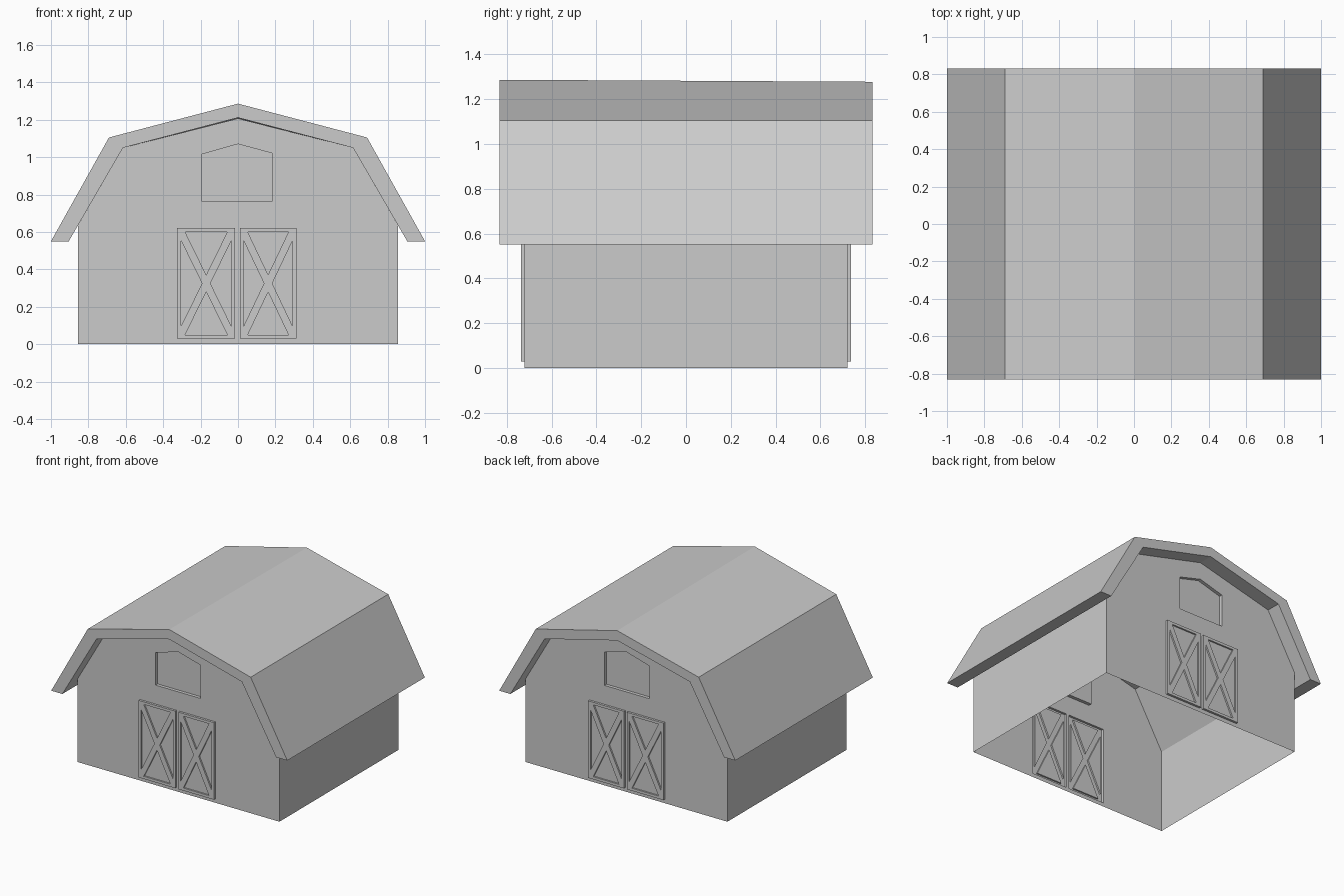
import bpy, bmesh
from mathutils import Vector
from mathutils.geometry import tessellate_polygon

if "Cube" in bpy.data.objects:
    bpy.data.objects.remove(bpy.data.objects["Cube"])

WALL_Y, DOOR_Y, PANEL_Y, WINDOW_Y = -0.72, -0.737, -0.725, -0.695
ROOF_Y, WALL_X = 0.832, 0.855


def sheet(bm, y, *loops):
    """Flat face at depth y: first loop is the outline, the others are holes."""
    pts = [p for loop in loops for p in loop]
    verts = [bm.verts.new((x, y, z)) for x, z in pts]
    flat = [[Vector((x, z, 0)) for x, z in loop] for loop in loops]
    for tri in tessellate_polygon(flat):
        bm.faces.new([verts[i] for i in tri])


def rim(bm, loop, y0, y1):
    """Side faces joining a loop at depth y0 to the same loop at y1."""
    for (xa, za), (xb, zb) in zip(loop, loop[1:] + loop[:1]):
        bm.faces.new([bm.verts.new(c) for c in
                      ((xa, y0, za), (xb, y0, zb), (xb, y1, zb), (xa, y1, za))])


def finish(bm, name, mirror=None, facing=None):
    bmesh.ops.remove_doubles(bm, verts=bm.verts[:], dist=1e-5)
    bmesh.ops.recalc_face_normals(bm, faces=bm.faces[:])
    if facing:
        big = max(bm.faces, key=lambda f: abs(f.normal.dot(Vector(facing))) * f.calc_area())
        if big.normal.dot(Vector(facing)) < 0:
            bmesh.ops.reverse_faces(bm, faces=bm.faces[:])
    me = bpy.data.meshes.new(name)
    bm.to_mesh(me)
    bm.free()
    ob = bpy.data.objects.new(name, me)
    bpy.context.collection.objects.link(ob)
    if mirror:
        mod = ob.modifiers.new("Mirror", 'MIRROR')
        mod.use_axis = [a == mirror for a in "XYZ"]
        mod.use_mirror_merge = False
    return ob


# Gambrel roof: thick bent slab, ridge a touch lower at the back
def roof_loop(ridge):
    return [(-1, 0.55), (-0.69, 1.105), (0, ridge), (0.69, 1.105), (1, 0.55),
            (0.905, 0.55), (0.615, 1.05), (0, ridge - 0.075), (-0.615, 1.05), (-0.905, 0.55)]


bm = bmesh.new()
ends = [[bm.verts.new((x, y, z)) for x, z in roof_loop(r)]
        for y, r in ((-ROOF_Y, 1.286), (ROOF_Y, 1.277))]
for i in range(10):
    j = (i + 1) % 10
    bm.faces.new((ends[0][i], ends[0][j], ends[1][j], ends[1][i]))
for end in ends:
    for i in range(4):
        bm.faces.new((end[i], end[i + 1], end[8 - i], end[9 - i]))
finish(bm, "roof")

# Openings in the gables
window = [(-0.195, 0.765), (0.185, 0.765), (0.185, 1.02), (0, 1.07), (-0.195, 1.015)]


def rect(x0, x1, z0, z1):
    return [(x0, z0), (x1, z0), (x1, z1), (x0, z1)]


door_spans = {"left_door": (-0.325, -0.015), "right_door": (0.01, 0.312)}
doors = {n: rect(a, b, 0.03, 0.62) for n, (a, b) in door_spans.items()}

# Gable walls, front mirrored to back
gable = [(-WALL_X, 0), (WALL_X, 0), (WALL_X, 0.636), (0.615, 1.05),
         (0, 1.207), (-0.615, 1.05), (-WALL_X, 0.636)]
bm = bmesh.new()
sheet(bm, WALL_Y, gable, window, *doors.values())
finish(bm, "gable_wall", 'Y', (0, -1, 0))

# Side walls
bm = bmesh.new()
bm.faces.new([bm.verts.new((WALL_X, y, z)) for y, z in
              ((WALL_Y, 0), (-WALL_Y, 0), (-WALL_Y, 0.636), (WALL_Y, 0.636))])
finish(bm, "side_wall", 'X', (1, 0, 0))

# Recessed loft window
bm = bmesh.new()
rim(bm, window, WALL_Y, WINDOW_Y)
sheet(bm, WINDOW_Y, window)
finish(bm, "loft_window", 'Y', (0, -1, 0))

# Raised doors with four sunken panels between the cross braces
FRAME, BRACE = 0.02, 0.02
for name, (a, b) in door_spans.items():
    x0, x1, z0, z1 = a + FRAME, b - FRAME, 0.03 + FRAME, 0.62 - FRAME
    cx, cz = (x0 + x1) / 2, (z0 + z1) / 2
    k = (z1 - z0) / (x1 - x0)
    gx = BRACE * (1 + k * k) ** 0.5 / k
    gz = gx * k
    panels = []
    for s, edge_x, edge_z in ((-1, x0, z0), (1, x1, z1)):
        panels.append([(edge_x, z0 + gz), (edge_x, z1 - gz), (cx + s * gx, cz)])
        panels.append([(x0 + gx, edge_z), (x1 - gx, edge_z), (cx, cz + s * gz)])
    bm = bmesh.new()
    rim(bm, doors[name], WALL_Y, DOOR_Y)
    sheet(bm, DOOR_Y, doors[name], *panels)
    for p in panels:
        rim(bm, p, DOOR_Y, PANEL_Y)
        sheet(bm, PANEL_Y, p)
    finish(bm, name, 'Y', (0, -1, 0))
